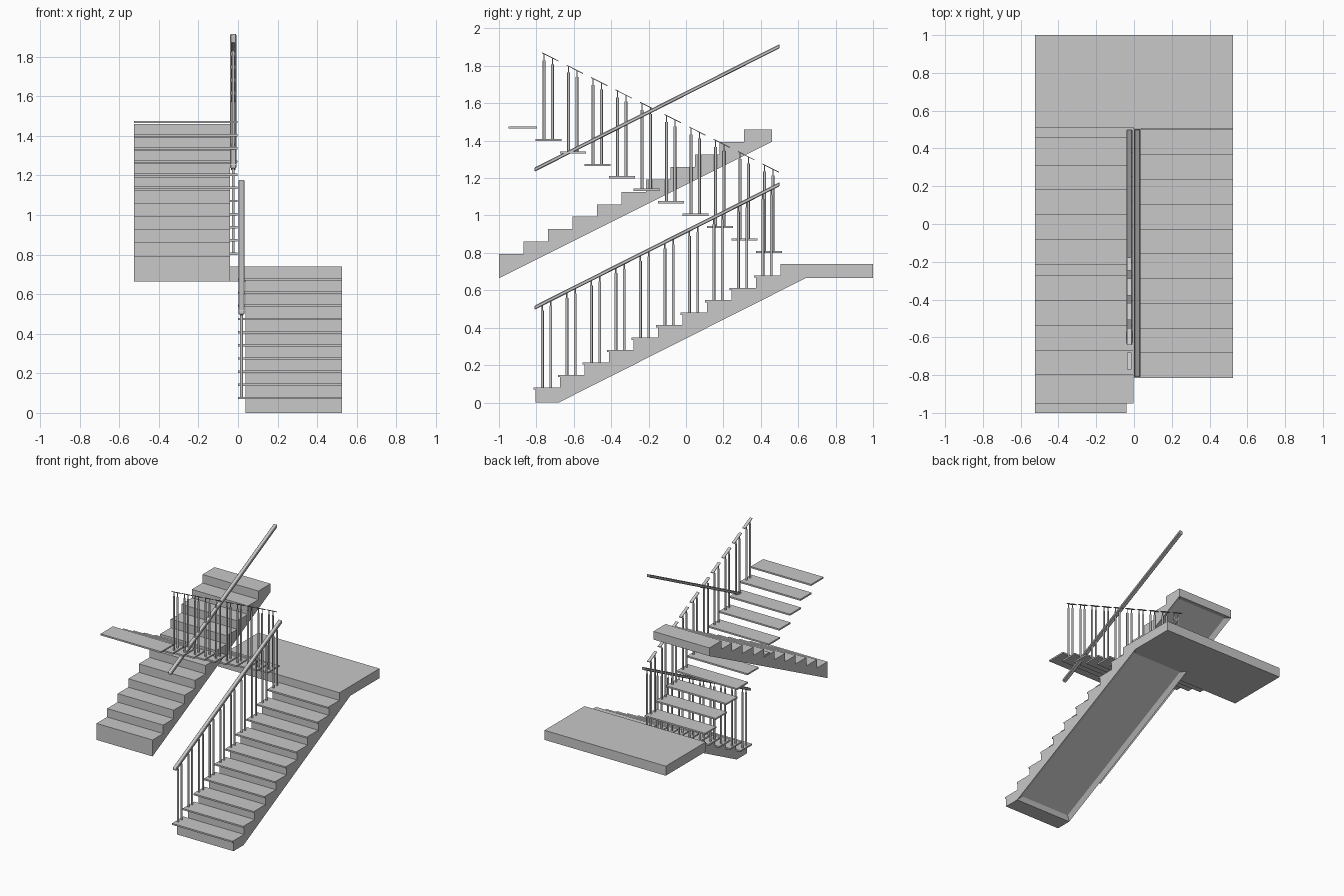
import bpy, bmesh, math
from mathutils import Vector

cube = bpy.data.objects.get("Cube")
if cube:
    bpy.data.objects.remove(cube, do_unlink=True)

grey = bpy.data.materials.new("plain grey")
grey.use_nodes = True
colour = (0.58, 0.58, 0.58, 1)
grey.diffuse_color = colour
grey.node_tree.nodes["Principled BSDF"].inputs["Base Color"].default_value = colour

RUN, RISE = 0.131, 0.0665
SLOPE = 0.504
STEPS = 10


def finish(bm, name):
    bmesh.ops.recalc_face_normals(bm, faces=bm.faces)
    mesh = bpy.data.meshes.new(name)
    bm.to_mesh(mesh)
    bm.free()
    mesh.materials.append(grey)
    ob = bpy.data.objects.new(name, mesh)
    bpy.context.collection.objects.link(ob)
    return ob


def extrude_profile(name, points, x0, x1, soffit=False):
    """Extrude a y-z outline along x; optionally recess the sloping underside."""
    bm = bmesh.new()
    face = bm.faces.new([bm.verts.new((x0, y, z)) for y, z in points])
    ext = bmesh.ops.extrude_face_region(bm, geom=[face])
    moved = [v for v in ext["geom"] if isinstance(v, bmesh.types.BMVert)]
    bmesh.ops.translate(bm, verts=moved, vec=(x1 - x0, 0, 0))
    bmesh.ops.recalc_face_normals(bm, faces=bm.faces)
    if soffit:
        under = [f for f in bm.faces if f.normal.z < -0.5 and f.normal.y > 0.2]
        bmesh.ops.inset_region(bm, faces=under, thickness=0.045, depth=-0.02)
    return finish(bm, name)


def box(name, x0, x1, y0, y1, z0, z1):
    return extrude_profile(name, [(y0, z0), (y1, z0), (y1, z1), (y0, z1)], x0, x1)


def stair_outline(y, z, count):
    pts = []
    for i in range(count):
        pts += [(y + i * RUN, z + i * RISE), (y + (i + 1) * RUN, z + i * RISE)]
    return pts


def sloped_bar(name, x, half_width, y0, y1, z0, slope, thick, bevel=0.0):
    """Bar running along y with square-cut vertical ends."""
    z1 = z0 + slope * (y1 - y0)
    h = thick / 2
    ob = extrude_profile(name, [(y0, z0 - h), (y1, z1 - h), (y1, z1 + h), (y0, z0 + h)],
                         x - half_width, x + half_width)
    if bevel:
        mod = ob.modifiers.new("soft edges", "BEVEL")
        mod.width = bevel
        mod.segments = 1
    return ob


def balusters(name, x, posts):
    """Round posts with a slim pin at the top; posts holds (y, bottom, top)."""
    bm = bmesh.new()
    for y, low, high in posts:
        neck = high - 0.035
        for radius, a, b in ((0.0075, low, neck), (0.0035, neck, high)):
            made = bmesh.ops.create_cone(bm, cap_ends=True, segments=10,
                                         radius1=radius, radius2=radius, depth=b - a)
            bmesh.ops.translate(bm, verts=made["verts"], vec=(x, y, (a + b) / 2))
    ob = finish(bm, name)
    bpy.ops.object.select_all(action="DESELECT")
    ob.select_set(True)
    bpy.context.view_layer.objects.active = ob
    bpy.ops.object.shade_smooth_by_angle(angle=math.radians(50))


# Lower flight and landing
outline = [(-0.805, 0)] + stair_outline(-0.805, 0.0735, STEPS)
outline += [(0.64, 0.672), (0.64, 0.665), (-0.68, 0)]
extrude_profile("lower_flight", outline, 0.037, 0.525, soffit=True)
box("landing", -0.525, 0.525, 0.505, 1.0, 0.665, 0.74)

# Upper flight body, climbing toward the back
outline = [(-1, 0.665)] + stair_outline(-1, 0.794, STEPS)
outline += [(0.31, 1.459), (0.46, 1.459), (0.46, 1.395)]
extrude_profile("upper_flight", outline, -0.525, -0.04, soffit=True)

# Tread boards with a small nosing
for i in range(STEPS):
    y, z = -0.815 + i * RUN, 0.0735 + i * RISE
    box(f"lower_tread_{i + 1}", 0.0, 0.525, y, y + RUN + 0.009, z - 0.004, z + 0.008)
    y, z = 0.375 - i * RUN, 0.805 + i * RISE
    box(f"upper_tread_{i + 1}", -0.525, -0.002, y, y + RUN + 0.007, z - 0.006, z + 0.006)
box("upper_top_tread", -0.525, -0.002, -0.95, -0.797, 1.464, 1.476)

# Long handrails
LOWER_X, UPPER_X = 0.018, -0.024
sloped_bar("lower_handrail", LOWER_X, 0.016, -0.81, 0.5, 0.507, SLOPE, 0.022, 0.004)
sloped_bar("upper_handrail", UPPER_X, 0.016, -0.81, 0.5, 1.245, SLOPE, 0.022, 0.004)

# Baluster pairs, with a short rail strip over each upper pair
lower_posts, upper_posts = [], []
for i in range(STEPS):
    for gap in (0, 0.045):
        y = -0.768 + i * RUN + gap
        lower_posts.append((y, 0.0735 + i * RISE, 0.507 + SLOPE * (y + 0.81)))
        y = 0.42 - i * RUN + gap
        upper_posts.append((y, 0.805 + i * RISE, 1.875 - SLOPE * (y + 0.78)))
    y = 0.408 - i * RUN
    sloped_bar(f"upper_rail_strip_{i + 1}", UPPER_X, 0.012, y, y + 0.09,
               1.875 - SLOPE * (y + 0.78), -SLOPE, 0.005)
balusters("lower_balusters", LOWER_X, lower_posts)
balusters("upper_balusters", UPPER_X, upper_posts)
